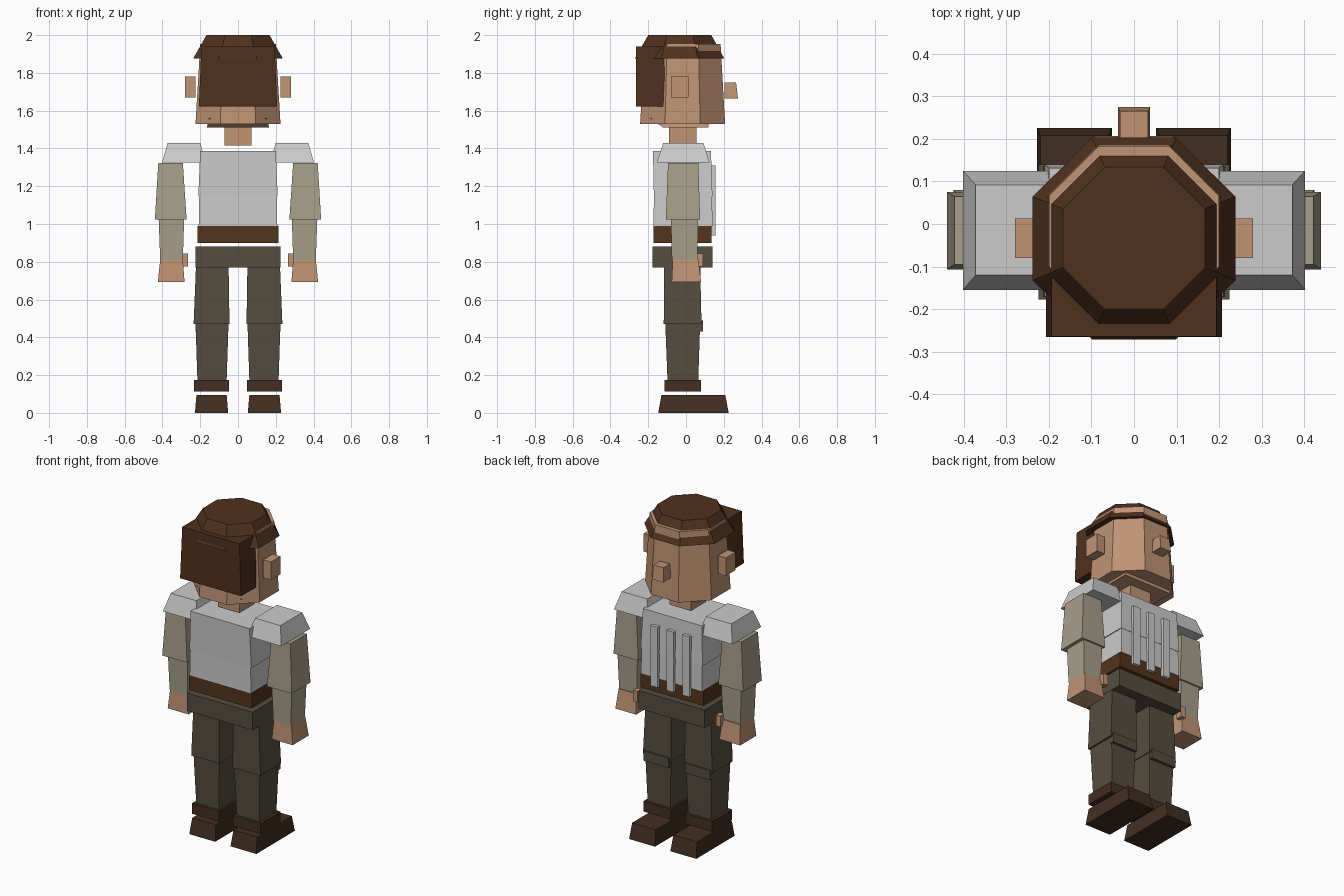
import bpy, math


def material(name, rgb):
    m = bpy.data.materials.new(name)
    m.diffuse_color = [(c / 255) ** 2.2 for c in rgb] + [1.0]
    return m


HAIR = material("hair_brown", (80, 52, 36))
SKIN = material("skin", (190, 146, 116))
SLEEVE = material("sleeve_cloth", (166, 158, 138))
TROUSER = material("trouser_cloth", (86, 78, 66))
BELT = material("belt_leather", (84, 56, 34))
SHOE = material("shoe_leather", (68, 50, 38))


def block(name, z0, z1, bottom, top=None, mat=None, sides=4):
    """Tapered prism; bottom and top are (x0, x1, y0, y1) extents."""
    verts = []
    for z, (x0, x1, y0, y1) in ((z0, bottom), (z1, top or bottom)):
        cx, cy, hx, hy = (x0 + x1) / 2, (y0 + y1) / 2, (x1 - x0) / 2, (y1 - y0) / 2
        r = 1 / math.cos(math.pi / sides)
        for i in range(sides):
            a = (i + 0.5) * 2 * math.pi / sides
            verts.append((cx + hx * r * math.cos(a), cy + hy * r * math.sin(a), z))
    n = sides
    faces = [tuple(reversed(range(n))), tuple(range(n, 2 * n))]
    faces += [(i, (i + 1) % n, n + (i + 1) % n, n + i) for i in range(n)]
    me = bpy.data.meshes.new(name)
    me.from_pydata(verts, [], faces)
    if mat:
        me.materials.append(mat)
    ob = bpy.data.objects.new(name, me)
    bpy.context.collection.objects.link(ob)
    return ob


def pair(name, z0, z1, bottom, top=None, mat=None):
    """One block on each side of the body."""
    def flip(e):
        return (-e[1], -e[0], e[2], e[3])
    block("right_" + name, z0, z1, bottom, top, mat)
    block("left_" + name, z0, z1, flip(bottom), flip(top or bottom), mat)


# Feet and legs
pair("shoe", 0, 0.095, (0.052, 0.228, -0.147, 0.226), (0.06, 0.22, -0.13, 0.208), SHOE)
pair("ankle_cuff", 0.112, 0.175, (0.048, 0.233, -0.115, 0.08), None, SHOE)
pair("lower_leg", 0.175, 0.48, (0.06, 0.215, -0.098, 0.065), (0.05, 0.225, -0.11, 0.075), TROUSER)
pair("upper_leg", 0.47, 0.79, (0.045, 0.235, -0.118, 0.082), (0.05, 0.222, -0.115, 0.075), TROUSER)
pair("knee_pad", 0.43, 0.49, (0.055, 0.225, 0.06, 0.09), None, TROUSER)

# Hips and belt
block("hips", 0.77, 0.88, (-0.224, 0.224, -0.177, 0.14), None, TROUSER)
block("belt", 0.9, 0.99, (-0.214, 0.214, -0.172, 0.135), None, BELT)

# Torso with three chest strips
block("abdomen", 0.99, 1.145, (-0.208, 0.208, -0.172, 0.14), (-0.205, 0.205, -0.17, 0.138))
block("chest", 1.145, 1.387, (-0.21, 0.21, -0.17, 0.14), (-0.2, 0.2, -0.175, 0.132))
for i, x in enumerate((-0.108, 0, 0.108)):
    block(f"chest_strip_{i + 1}", 0.94, 1.31, (x - 0.024, x + 0.024, 0.125, 0.155))

# Shoulders and arms
pair("shoulder_pad", 1.325, 1.43, (0.17, 0.402, -0.155, 0.125), (0.2, 0.372, -0.12, 0.092))
pair("upper_arm", 1.025, 1.322, (0.272, 0.44, -0.107, 0.075), (0.292, 0.422, -0.095, 0.065), SLEEVE)
pair("forearm", 0.81, 1.03, (0.292, 0.412, -0.075, 0.06), (0.285, 0.42, -0.08, 0.065), SLEEVE)
pair("hand", 0.693, 0.812, (0.283, 0.424, -0.076, 0.08), (0.292, 0.412, -0.07, 0.065), SKIN)
pair("thumb", 0.775, 0.843, (0.266, 0.297, 0.05, 0.09), None, SKIN)

# Head
block("neck", 1.415, 1.52, (-0.072, 0.072, -0.09, 0.055), None, SKIN)
block("chin", 1.51, 1.56, (-0.165, 0.165, -0.12, 0.12), (-0.152, 0.152, -0.19, 0.12), SKIN)
block("head", 1.53, 1.953, (-0.225, 0.225, -0.243, 0.207), (-0.2, 0.2, -0.217, 0.183), SKIN, 8)
pair("ear", 1.67, 1.78, (0.225, 0.28, -0.08, 0.013), None, SKIN)
block("nose", 1.665, 1.75, (-0.038, 0.038, 0.203, 0.275), (-0.033, 0.033, 0.203, 0.265), SKIN)

# Hair
block("hair_cap", 1.875, 2.0, (-0.238, 0.238, -0.271, 0.203), (-0.167, 0.167, -0.2, 0.134), HAIR, 8)
block("hair_back", 1.622, 1.94, (-0.207, 0.207, -0.266, -0.105), (-0.194, 0.194, -0.264, -0.12), HAIR)
